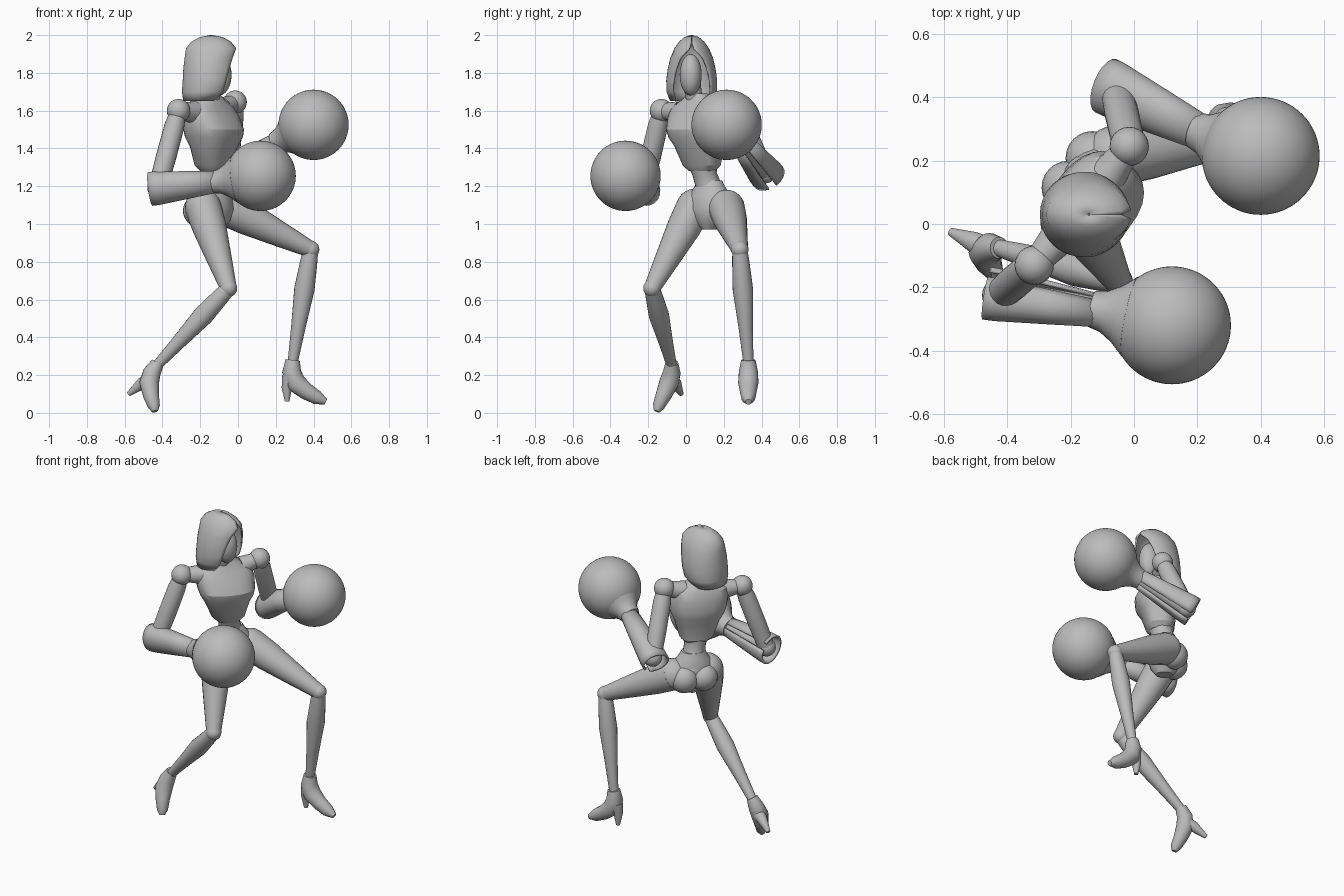
import bpy, bmesh, math
from mathutils import Vector as V

cube = bpy.data.objects.get("Cube")
if cube:
    bpy.data.objects.remove(cube, do_unlink=True)

grey = bpy.data.materials.new("plain_grey")
grey.use_nodes = True
grey.diffuse_color = (0.5, 0.5, 0.5, 1)
grey.node_tree.nodes["Principled BSDF"].inputs["Base Color"].default_value = (0.5, 0.5, 0.5, 1)

FRONT = V((0.78, -0.63, 0))   # direction the torso faces
SIDE = V((0.63, 0.78, 0))     # towards the left shoulder


def finish(name, bm, angle=40, thick=0):
    bmesh.ops.recalc_face_normals(bm, faces=bm.faces)
    mesh = bpy.data.meshes.new(name)
    bm.to_mesh(mesh)
    bm.free()
    mesh.materials.append(grey)
    ob = bpy.data.objects.new(name, mesh)
    bpy.context.collection.objects.link(ob)
    if thick:
        mod = ob.modifiers.new("shell", 'SOLIDIFY')
        mod.thickness = thick
    bpy.ops.object.select_all(action='DESELECT')
    ob.select_set(True)
    bpy.context.view_layer.objects.active = ob
    bpy.ops.object.shade_smooth_by_angle(angle=math.radians(angle))
    return ob


def ring(c, u, v, a, b, n=20, gap=0, power=1):
    """Ellipse with an optional opening centred on u; power below 1 squares it."""
    pts = []
    for i in range(n):
        t = gap + (2 * math.pi - 2 * gap) * i / (n - 1 if gap else n)
        co, si = math.cos(t), math.sin(t)
        pts.append(c + u * a * math.copysign(abs(co) ** power, co)
                   + v * b * math.copysign(abs(si) ** power, si))
    return pts


def loft(name, rings, closed=True, angle=40, thick=0):
    bm = bmesh.new()
    rows = [[bm.verts.new(p) for p in r] for r in rings]
    n = len(rows[0])
    for lo, hi in zip(rows, rows[1:]):
        for i in range(n if closed else n - 1):
            j = (i + 1) % n
            bm.faces.new((lo[i], lo[j], hi[j], hi[i]))
    if closed:
        bm.faces.new(rows[0])
        bm.faces.new(rows[-1])
    return finish(name, bm, angle, thick)


def tube(name, stations, ref=(0, 1, 0), flat=1, gap=0, thick=0):
    """Tube through (x, y, z, radius) stations."""
    pts = [V(s[:3]) for s in stations]
    rings = []
    for i, s in enumerate(stations):
        t = (pts[min(i + 1, len(pts) - 1)] - pts[max(i - 1, 0)]).normalized()
        u = V(ref)
        u = (u - t * u.dot(t)).normalized()
        rings.append(ring(pts[i], u, t.cross(u), s[3] * flat, s[3], gap=gap))
    return loft(name, rings, not gap, thick=thick)


def ball(name, c, r, scale=(1, 1, 1), seg=24):
    bm = bmesh.new()
    bmesh.ops.create_uvsphere(bm, u_segments=seg, v_segments=seg // 2, radius=r)
    for v in bm.verts:
        v.co = V(c) + V(a * b for a, b in zip(v.co, scale))
    return finish(name, bm)


def mix(a, b, t, r):
    return (*V(a).lerp(V(b), t), r)


# Torso: waist, ribcage, pelvis
def body(name, rows, low, high, power):
    z0, z1 = rows[0][0], rows[-1][0]
    rings = []
    for z, a, b, fwd in rows:
        c = V(low).lerp(V(high), (z - z0) / (z1 - z0)) + FRONT * fwd
        rings.append(ring(V((c.x, c.y, z)), SIDE, FRONT, a, b, 24, power=power))
    return loft(name, rings, angle=25)


body("ribcage", [(1.28, .07, .06, 0), (1.31, .1, .085, 0), (1.41, .135, .105, .01),
                 (1.46, .16, .13, .015), (1.5, .17, .135, .015), (1.57, .175, .115, 0),
                 (1.62, .16, .09, -.01), (1.66, .09, .07, -.01), (1.69, .05, .05, 0)],
     (-.13, .085, 0), (-.15, .06, 0), .8)
tube("waist", [(-.14, .14, 1.12, .085), (-.14, .12, 1.2, .068),
               (-.135, .1, 1.26, .064), (-.13, .09, 1.34, .085)], SIDE)
body("pelvis", [(.97, .035, .05, 0), (1.02, .09, .085, 0), (1.08, .13, .1, 0),
                (1.15, .125, .09, 0), (1.2, .085, .07, 0), (1.23, .07, .06, 0)],
     (-.125, .13, 0), (-.14, .125, 0), 1)
for side, s in (("right", -1), ("left", 1)):
    c = V((-.13, .13, 1.07)) + SIDE * s * .06 - FRONT * .05
    ball(side + "_buttock", c, .085)

# Neck, face and hood
tube("neck", [(-.16, .06, 1.6, .055), (-.14, .04, 1.68, .045), (-.12, .03, 1.77, .045)])
ball("face", (-.1, .025, 1.79), .11, (.6, .53, 1))
hood = []
for z, cx, rx, ry, gap in [(1.65, -.19, .1, .115, 50), (1.7, -.165, .132, .133, 50),
                           (1.76, -.155, .138, .135, 47), (1.82, -.15, .14, .127, 42),
                           (1.88, -.145, .138, .113, 32), (1.93, -.142, .134, .092, 8),
                           (1.965, -.142, .105, .067, 1), (1.99, -.142, .06, .038, 1),
                           (2.0, -.142, .004, .004, 1)]:
    hood.append(ring(V((cx, .03, z)), V((1, 0, 0)), V((0, 1, 0)), rx, ry, 36,
                     math.radians(gap)))
loft("hood", hood, closed=False, angle=50, thick=.01)

# Arms: shoulder, elbow, wrist, ball centre, direction of the sleeve slot
ARMS = {
    "right": ((-.315, -.13, 1.6), (-.425, -.225, 1.19), (-.1, -.275, 1.225),
              (.12, -.32, 1.255), (0, .8, .5)),
    "left": ((-.015, .245, 1.645), (-.055, .42, 1.27), (.22, .285, 1.44),
             (.4, .215, 1.525), (.3, .4, -.85)),
}
for side, (shoulder, elbow, wrist, hand, slot) in ARMS.items():
    chest = (-.15, .06, 1.58)
    tube(side + "_collar_joint", [mix(chest, shoulder, .5, .06), mix(chest, shoulder, 1, .04)])
    ball(side + "_shoulder", shoulder, .062)
    tube(side + "_upper_arm", [mix(shoulder, elbow, .06, .045), mix(shoulder, elbow, .2, .053),
                               mix(shoulder, elbow, .6, .054), mix(shoulder, elbow, 1, .05)])
    ball(side + "_elbow", elbow, .055)
    tube(side + "_forearm", [mix(elbow, wrist, 0, .05), mix(elbow, wrist, 1, .042)])
    tube(side + "_sleeve", [mix(elbow, wrist, -.12, .094), mix(elbow, wrist, 0, .093),
                            mix(elbow, wrist, .5, .076), mix(elbow, wrist, 1, .058)],
         slot, .85, gap=.25, thick=.012)
    tube(side + "_cuff", [mix(wrist, hand, -.15, .058), mix(wrist, hand, .02, .066),
                          mix(wrist, hand, .2, .09), mix(wrist, hand, .4, .13)])
    ball(side + "_round_glove", hand, .186, seg=64)

# Legs: hip, knee, ankle
LEGS = {
    "right": ((-.185, .045, 1.09), (-.05, -.18, .66), (-.43, -.075, .25)),
    "left": ((-.06, .215, 1.085), (.385, .285, .865), (.29, .33, .27)),
}
for side, (hip, knee, ankle) in LEGS.items():
    ball(side + "_hip", hip, .096)
    tube(side + "_thigh", [mix(hip, knee, 0, .097), mix(hip, knee, .25, .09),
                           mix(hip, knee, .6, .069), mix(hip, knee, .9, .05),
                           mix(hip, knee, 1, .044)])
    ball(side + "_knee", knee, .046)
    tube(side + "_shin", [mix(knee, ankle, 0, .04), mix(knee, ankle, .12, .046),
                          mix(knee, ankle, .35, .054), mix(knee, ankle, .7, .038),
                          mix(knee, ankle, 1, .027)])

# High heeled shoes
tube("right_shoe", [(-.425, -.075, .265, .034), (-.455, -.075, .215, .047),
                    (-.47, -.09, .16, .052), (-.46, -.12, .09, .042),
                    (-.445, -.145, .035, .032), (-.44, -.155, .008, .016)])
tube("right_heel", [(-.46, -.08, .18, .04), (-.51, -.055, .155, .032),
                    (-.578, -.025, .1, .013)])
tube("left_shoe", [(.29, .33, .28, .038), (.283, .33, .22, .05), (.305, .33, .16, .054),
                   (.36, .33, .115, .045), (.42, .33, .08, .037), (.465, .33, .058, .016)])
tube("left_heel", [(.275, .33, .19, .042), (.258, .33, .13, .027), (.26, .33, .06, .012)])
